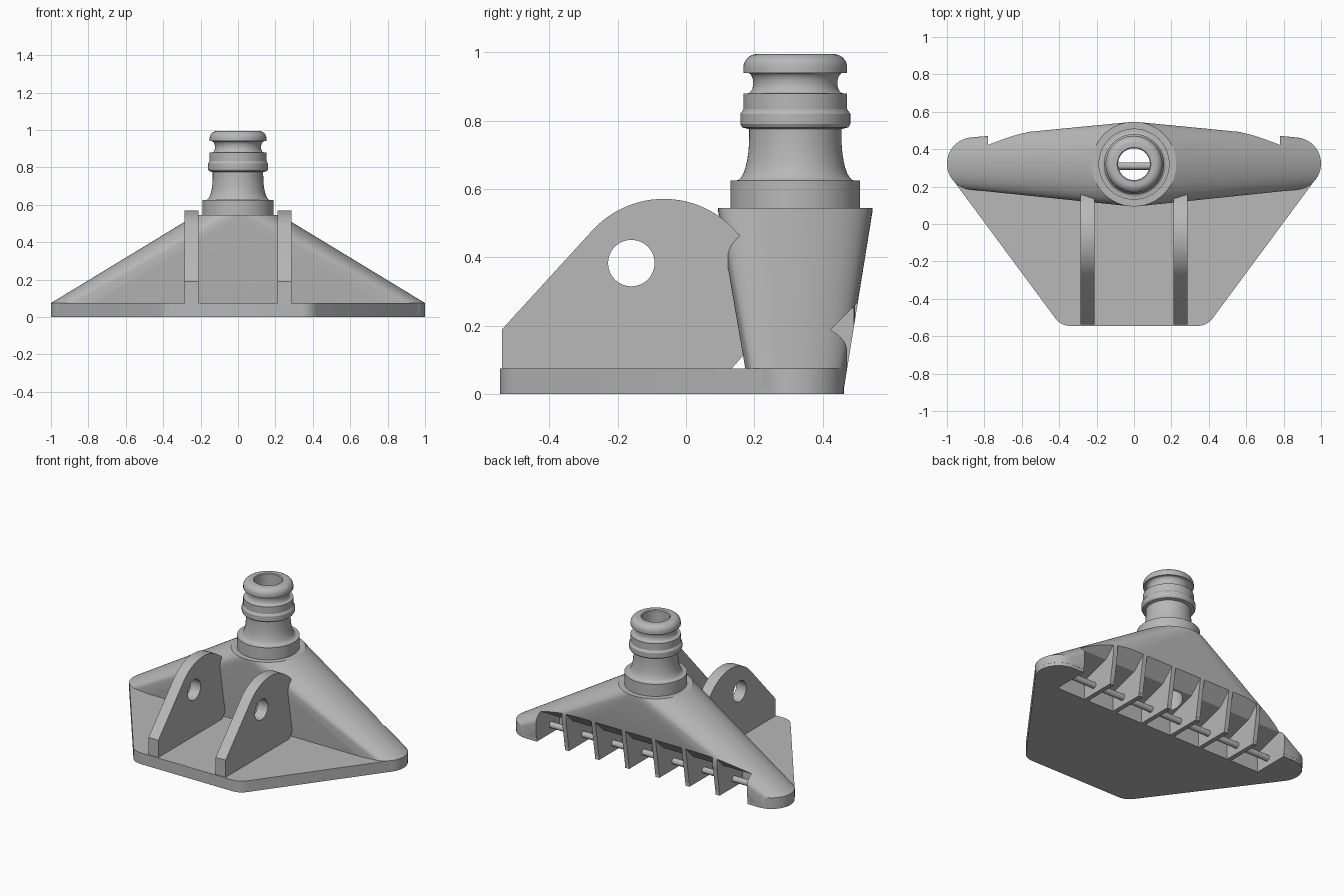
import bpy, bmesh
from math import sin, cos, pi, radians

cube = bpy.data.objects.get("Cube")
if cube:
    bpy.data.objects.remove(cube, do_unlink=True)

grey = bpy.data.materials.new("plain grey")
grey.use_nodes = True
tone = (0.48, 0.48, 0.48, 1)
grey.diffuse_color = tone
grey.node_tree.nodes["Principled BSDF"].inputs["Base Color"].default_value = tone

CY = 0.32      # depth of the spout axis
PLATE = 0.075  # plate thickness
SLOT = 0.78    # half width of the slotted outlet


def make(name, bm):
    bmesh.ops.recalc_face_normals(bm, faces=bm.faces[:])
    mesh = bpy.data.meshes.new(name)
    bm.to_mesh(mesh)
    bm.free()
    ob = bpy.data.objects.new(name, mesh)
    bpy.context.collection.objects.link(ob)
    mesh.materials.append(grey)
    return ob


def ring(x, y, z, r, n=64):
    return [(x + r * cos(2 * pi * i / n), y + r * sin(2 * pi * i / n), z) for i in range(n)]


def hull(name, points):
    bm = bmesh.new()
    for p in points:
        bm.verts.new(p)
    res = bmesh.ops.convex_hull(bm, input=bm.verts[:])
    loose = {g for g in res["geom_interior"] + res["geom_unused"] if isinstance(g, bmesh.types.BMVert)}
    bmesh.ops.delete(bm, geom=list(loose), context="VERTS")
    bmesh.ops.dissolve_limit(bm, angle_limit=radians(0.5), verts=bm.verts[:], edges=bm.edges[:])
    return make(name, bm)


def prism(name, profile, x0, x1):
    """Extrude a (y, z) profile from x0 to x1."""
    bm = bmesh.new()
    face = bm.faces.new([bm.verts.new((x0, y, z)) for y, z in profile])
    out = bmesh.ops.extrude_face_region(bm, geom=[face])
    verts = [g for g in out["geom"] if isinstance(g, bmesh.types.BMVert)]
    bmesh.ops.translate(bm, verts=verts, vec=(x1 - x0, 0, 0))
    return make(name, bm)


def cut(ob, cutter):
    mod = ob.modifiers.new("cut", "BOOLEAN")
    mod.operation = "DIFFERENCE"
    mod.solver = "EXACT"
    mod.object = cutter
    bpy.context.view_layer.objects.active = ob
    bpy.ops.object.modifier_apply(modifier=mod.name)


def smooth(ob, angle=30):
    bpy.ops.object.select_all(action="DESELECT")
    ob.select_set(True)
    bpy.context.view_layer.objects.active = ob
    bpy.ops.object.shade_smooth_by_angle(angle=radians(angle))


# Base plate: rounded trapezoid
points = []
for s in (-1, 1):
    for z in (0, PLATE):
        points += ring(s * 0.86, CY + 0.003, z, 0.139) + ring(s * 0.34, -0.445, z, 0.1)
base_plate = hull("base_plate", points)

# Fan shaped body: from a long rounded foot to a round collar
points = ring(0, CY, 0.535, 0.226) + ring(0, CY, 0.545, 0.226)
for s in (-1, 1):
    for z in (0.02, PLATE):
        points += ring(s * 0.86, CY + 0.003, z, 0.14)
fan_body = hull("fan_body", points)

# Outlet cells, leaving thin ribs between them
cells, rib = 7, 0.015
step = 2 * SLOT / cells
outlet = [(0.22, -0.1), (0.22, 0.125), (0.42, 0.185), (0.62, 0.385), (0.62, -0.1)]
for i in range(cells):
    x0 = -SLOT + i * step + (rib if i else 0)
    x1 = -SLOT + (i + 1) * step - (rib if i < cells - 1 else 0)
    cutter = prism("outlet_cutter", outlet, x0, x1)
    cut(base_plate, cutter)
    cut(fan_body, cutter)
    bpy.data.objects.remove(cutter, do_unlink=True)

# Water bore down through the body
bore = hull("bore_cutter", ring(0, CY, 0.1, 0.085) + ring(0, CY, 0.7, 0.085))
cut(fan_body, bore)
bpy.data.objects.remove(bore, do_unlink=True)
smooth(base_plate)
smooth(fan_body, 20)

# Cross bar running through the ribs
bar = [(y, z) for y, z, _ in ring(0.31, 0.055, 0, 0.02, 16)]
smooth(prism("cross_bar", bar, -SLOT - 0.01, SLOT + 0.01))

# Turned hose spout: radius and height profile around its axis
profile = [(0.085, 0.5), (0.19, 0.5), (0.19, 0.625), (0.172, 0.625)]
profile += [(0.135 + 0.037 * (1 - sin(a)), 0.625 + 0.13 * (1 - cos(a)))
            for a in [pi / 2 * i / 8 for i in range(1, 9)]]
profile += [(0.135, 0.775), (0.155, 0.78), (0.161, 0.79), (0.161, 0.82),
            (0.152, 0.833), (0.152, 0.88), (0.14, 0.88)]
profile += [(0.14 - 0.017 * sin(a), 0.91 - 0.03 * cos(a))
            for a in [pi * i / 10 for i in range(1, 10)]]
profile += [(0.14, 0.94), (0.152, 0.94), (0.152, 0.955)]
profile += [(0.112 + 0.04 * cos(a), 0.955 + 0.04 * sin(a))
            for a in [pi / 2 * i / 8 for i in range(1, 9)]]
profile += [(0.09, 0.995), (0.085, 0.99)]
bm = bmesh.new()
verts = [bm.verts.new((r, CY, z)) for r, z in profile]
edges = [bm.edges.new((verts[i - 1], v)) for i, v in enumerate(verts)]
bmesh.ops.spin(bm, geom=verts + edges, cent=(0, CY, 0), axis=(0, 0, 1),
               angle=2 * pi, steps=64, use_duplicate=False)
bmesh.ops.remove_doubles(bm, verts=bm.verts[:], dist=0.0005)
smooth(make("hose_spout", bm))

# Pair of mounting lugs with a pivot hole
lug = [(0.13, 0.07), (-0.538, 0.07), (-0.538, 0.19)]
lug += [(-0.065 + 0.283 * cos(radians(a)), 0.288 + 0.283 * sin(radians(a)))
        for a in range(137, 35, -4)]
lug += [(0.165, 0.455), (0.165, 0.11)]
hole = [(y, z) for y, z, _ in ring(-0.16, 0.383, 0, 0.068, 48)]
for side, s in (("left", 1), ("right", -1)):
    x0, x1 = sorted((s * 0.212, s * 0.285))
    plate = prism(side + "_mounting_lug", lug, x0, x1)
    cutter = prism("hole_cutter", hole, x0 - 0.1, x1 + 0.1)
    cut(plate, cutter)
    bpy.data.objects.remove(cutter, do_unlink=True)
    smooth(plate)
